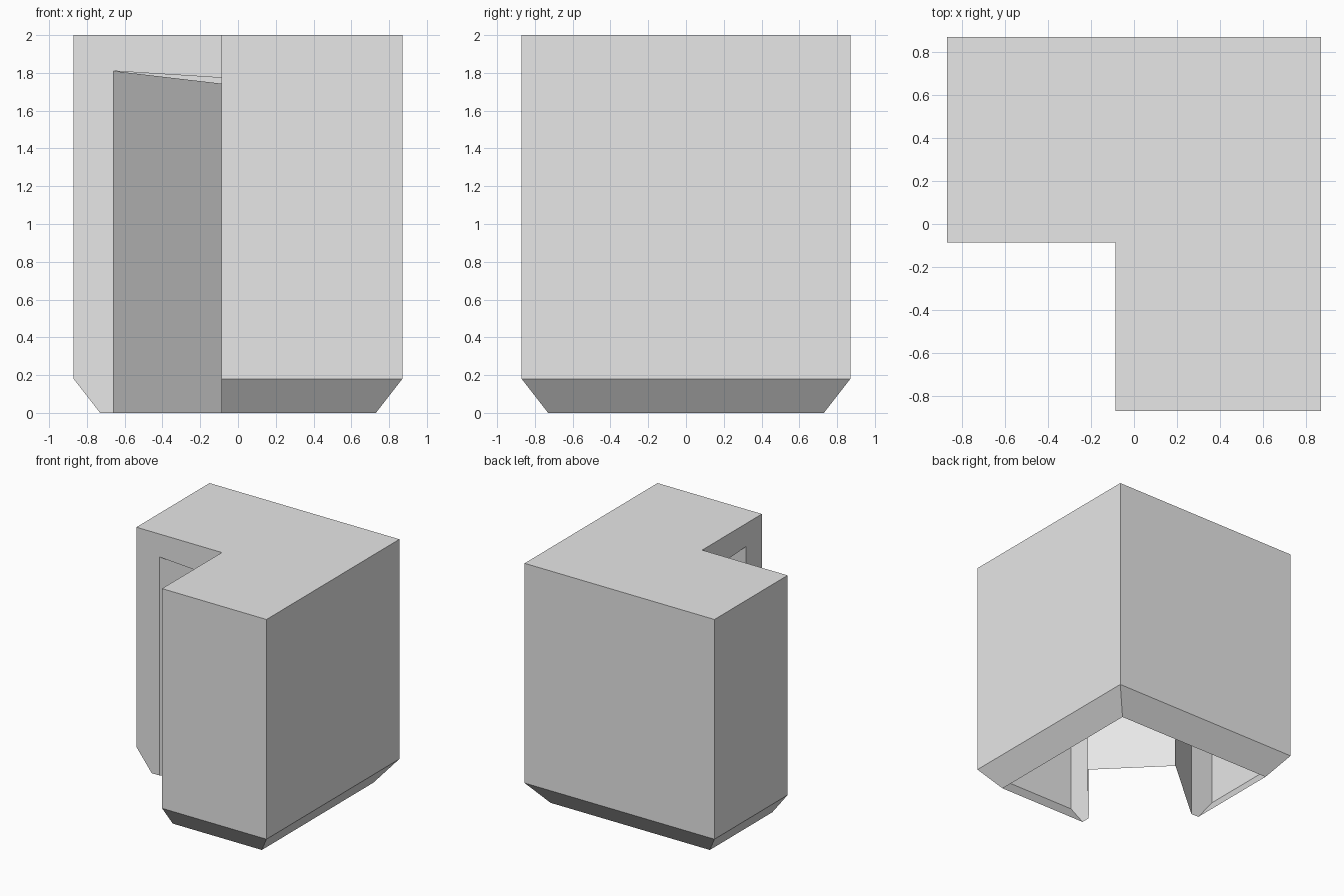
import bpy, bmesh

old = bpy.data.objects.get("Cube")
if old:
    bpy.data.objects.remove(old, do_unlink=True)

grey = bpy.data.materials.new("light_grey")
grey.use_nodes = True
colour = (0.8, 0.8, 0.8, 1)
grey.diffuse_color = colour
grey.node_tree.nodes["Principled BSDF"].inputs["Base Color"].default_value = colour

OUT, FOOT, JAMB, NOTCH = 0.87, 0.73, 0.66, -0.087   # plan distances
TOP, SKIRT = 2.0, 0.18                              # heights
BACK = (0.41, -0.08)                                # rear corner of the alcove


def make_part(name, polygons):
    bm = bmesh.new()
    for points in polygons:
        bm.faces.new([bm.verts.new(p) for p in points])
    bmesh.ops.remove_doubles(bm, verts=bm.verts[:], dist=0.0005)
    mesh = bpy.data.meshes.new(name)
    bm.to_mesh(mesh)
    bm.free()
    mesh.materials.append(grey)
    obj = bpy.data.objects.new(name, mesh)
    bpy.context.collection.objects.link(obj)
    return obj


def strip(lower, upper):
    """Quads joining two paths of equal length."""
    return [(lower[i], lower[i + 1], upper[i + 1], upper[i])
            for i in range(len(lower) - 1)]


def outline(d, z):
    """Outer path of the L-shaped plan, from one notch end to the other."""
    return [(NOTCH, -d, z), (d, -d, z), (d, d, z), (-d, d, z), (-d, NOTCH, z)]


def swapped(points):
    """Mirror across the diagonal x = y, keeping faces outward."""
    return [(y, x, z) for x, y, z in reversed(points)]


def lintel(x, y):
    """Point on the sloping plane that ends the alcove."""
    return (x, y, 1.763 - 0.063 * (x + y))


# Outer shell
make_part("outer_walls", strip(outline(OUT, SKIRT), outline(OUT, TOP)))
make_part("sloped_skirt", strip(outline(FOOT, 0), outline(OUT, SKIRT)))
make_part("roof", [outline(OUT, TOP) + [(NOTCH, NOTCH, TOP)]])

# Notch walls with the corner opening
side = [(NOTCH, -OUT, TOP), (NOTCH, NOTCH, TOP), lintel(NOTCH, NOTCH),
        lintel(NOTCH, -JAMB), (NOTCH, -JAMB, 0), (NOTCH, -FOOT, 0),
        (NOTCH, -OUT, SKIRT)]
make_part("notch_walls", [side, swapped(side)])

# Alcove panels inside the opening
plan = [(-JAMB, NOTCH), BACK[::-1], BACK, (NOTCH, -JAMB)]
make_part("alcove_walls", strip([(x, y, 0) for x, y in plan],
                                [lintel(x, y) for x, y in plan]))
